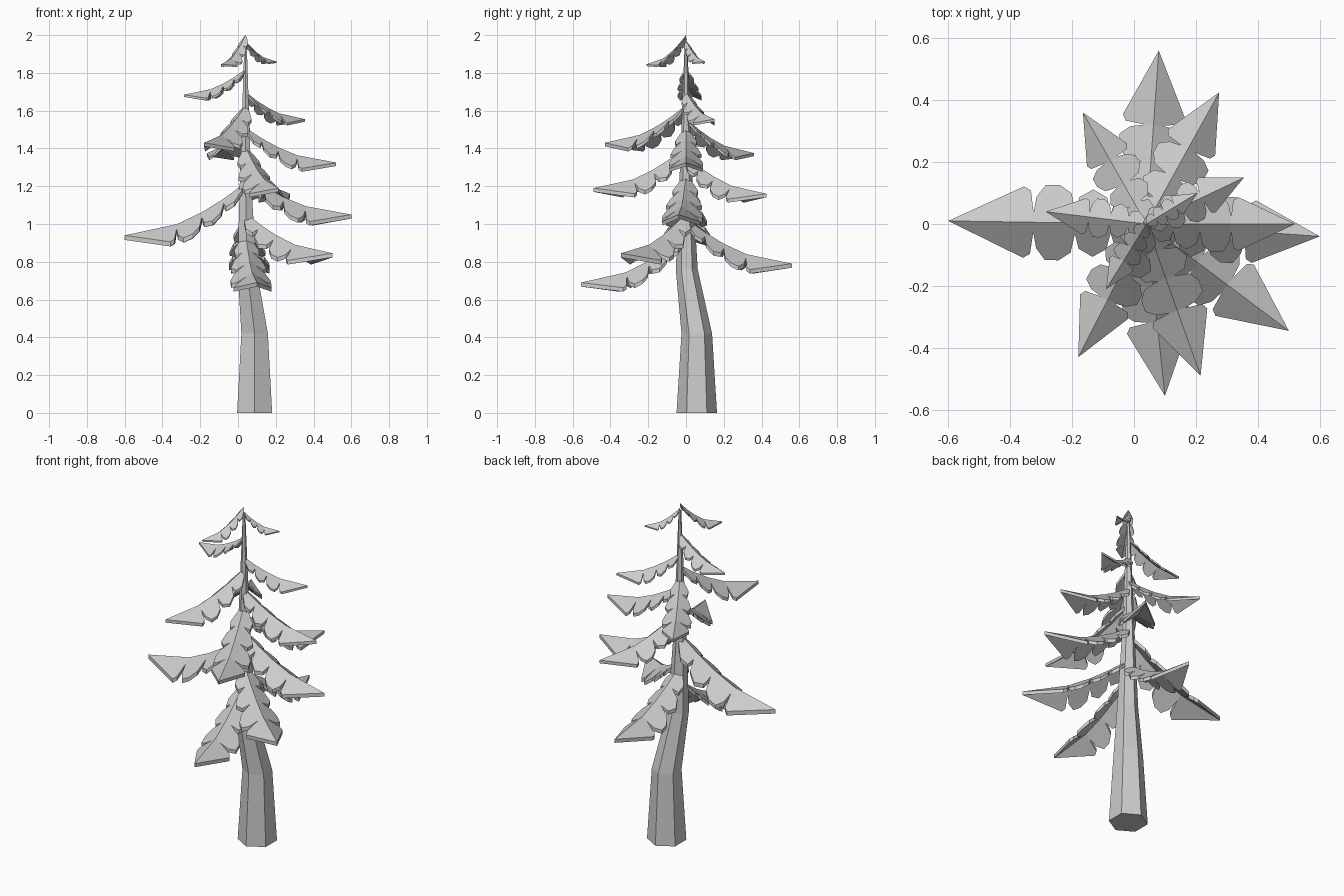
import bpy, bmesh, math
from mathutils import Vector

if "Cube" in bpy.data.objects:
    bpy.data.objects.remove(bpy.data.objects["Cube"])


def finish(bm, name):
    bmesh.ops.recalc_face_normals(bm, faces=bm.faces)
    me = bpy.data.meshes.new(name)
    bm.to_mesh(me)
    bm.free()
    ob = bpy.data.objects.new(name, me)
    bpy.context.collection.objects.link(ob)


# Bent six-sided trunk: x, y, z, radius of each ring
def trunk():
    bm = bmesh.new()
    rings = []
    for x, y, z, r in [(.088, .057, 0, .107), (.088, .057, .42, .081),
                       (.048, .004, .76, .058), (.04, 0, 1.2, .036), (.04, 0, 1.96, .007)]:
        rings.append([bm.verts.new((x + r * math.sin(k * math.pi / 3),
                                    y + r * math.cos(k * math.pi / 3), z)) for k in range(6)])
    for a, b in zip(rings, rings[1:]):
        for k in range(6):
            j = (k + 1) % 6
            bm.faces.new((a[k], a[j], b[j], b[k]))
    bm.faces.new(rings[0])
    bm.faces.new(rings[-1])
    finish(bm, "trunk")


# Scalloped edge of half a bough: (distance along, half width), as fractions of length
RIDGE = [0, .18, .36, .57, 1]
LOBES = [[(.03, .06), (.09, .12), (.16, .11)],
         [(.20, .13), (.27, .17), (.34, .13)],
         [(.38, .15), (.44, .19), (.51, .19), (.555, .13)],
         [(.585, .16), (.62, .18)]]
NOTCH = [None, (.18, .05), (.36, .055), (.57, .05), None]


# Tent-shaped bough drooping from the trunk to its tip
def bough(name, root_z, tip):
    root = Vector((.04, 0, root_z))
    tip = Vector(tip)
    flat = Vector((tip.x - root.x, tip.y - root.y, 0))
    length = flat.length
    side = Vector((-flat.y, flat.x, 0)) / length
    down = Vector((0, 0, -.038 * length))

    def ridge_z(t):
        for a, b in zip(RIDGE, RIDGE[1:]):
            if t <= b:
                fa, fb = (1 - (1 - q) ** 1.85 for q in (a, b))
                f = fa + (fb - fa) * (t - a) / (b - a)
                return root.z + (tip.z - root.z) * f

    bm = bmesh.new()
    cache = {}

    def vert(t, w):
        if (t, w) not in cache:
            p = root + flat * t + side * (w * length)
            p.z = ridge_z(t) - abs(w) * length * .75
            cache[(t, w)] = bm.verts.new(p)
        return cache[(t, w)]

    for s in (1, -1):
        for i, lobe in enumerate(LOBES):
            pts = [(RIDGE[i], 0)]
            if NOTCH[i]:
                pts.append(NOTCH[i])
            pts += lobe
            if NOTCH[i + 1]:
                pts.append(NOTCH[i + 1])
            pts.append((RIDGE[i + 1], 0))
            vs = [vert(t, s * w) for t, w in pts]
            bm.faces.new(vs if s < 0 else vs[::-1])
    # Thicken downwards
    top = bm.faces[:]
    dup = bmesh.ops.extrude_face_region(bm, geom=top, use_keep_orig=True)
    low = [g for g in dup["geom"] if isinstance(g, bmesh.types.BMVert)]
    bmesh.ops.translate(bm, verts=low, vec=down)
    finish(bm, name)


trunk()
BOUGHS = [(.95, (.10, -.555, .69)), (1.03, (.08, .56, .79)), (1.06, (.50, -.345, .845)),
          (1.22, (-.60, .01, .94)), (1.26, (.60, -.04, 1.05)), (1.36, (.275, .425, 1.16)),
          (1.41, (.215, -.49, 1.19)), (1.51, (.52, 0, 1.325)), (1.56, (-.165, .36, 1.375)),
          (1.63, (-.18, -.43, 1.43)), (1.70, (.355, .15, 1.555)), (1.82, (-.285, .04, 1.685)),
          (1.97, (.205, .10, 1.86)), (2.0, (-.09, -.21, 1.845))]
for n, (z, tip) in enumerate(BOUGHS):
    bough(f"bough_{n + 1}", z, tip)
